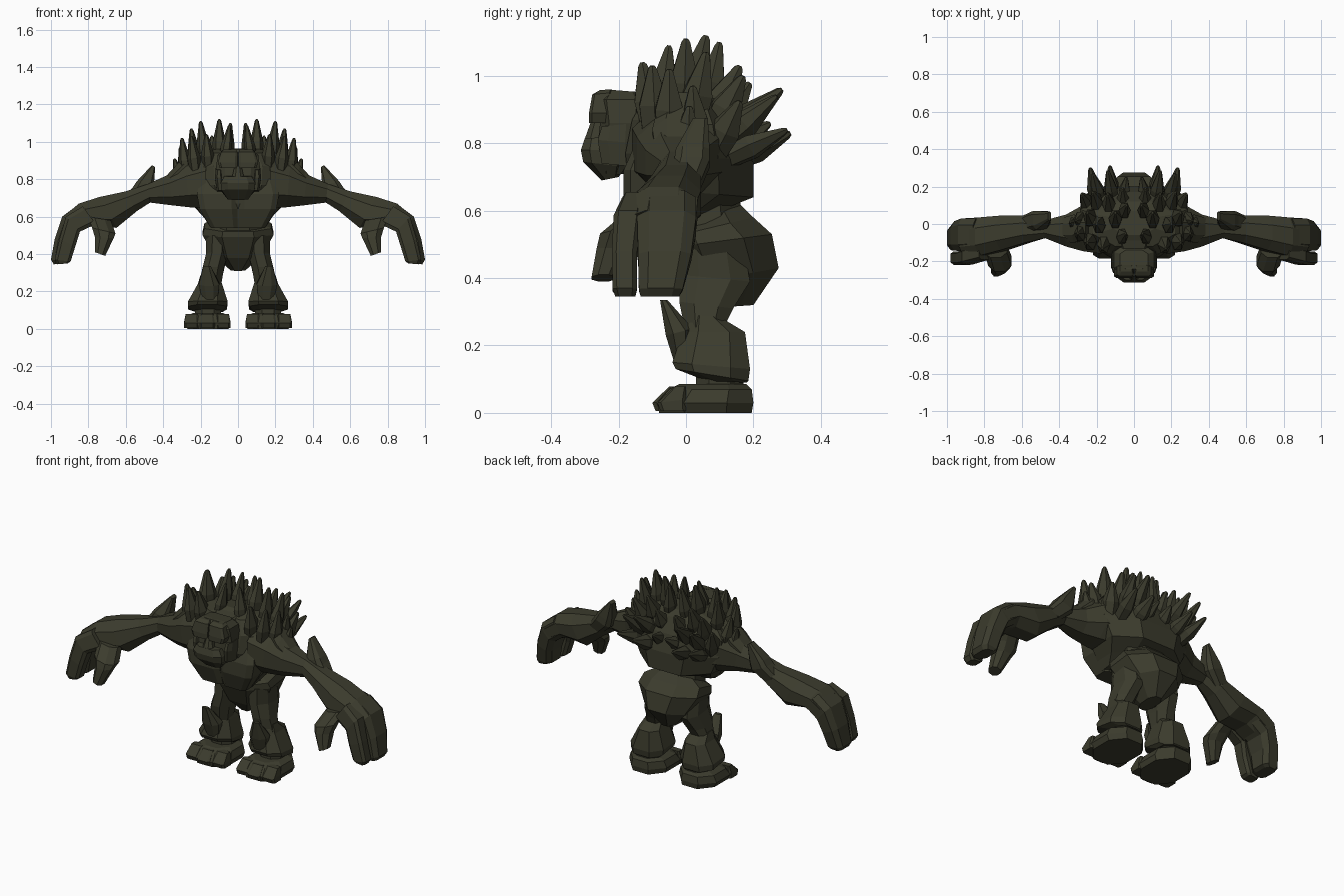
import bpy, bmesh
from math import cos, sin, tau
from mathutils import Vector

stone = bpy.data.materials.new("dark olive stone")
stone.diffuse_color = (0.044, 0.044, 0.026, 1)


def finish(name, bm, mirror):
    bmesh.ops.recalc_face_normals(bm, faces=bm.faces[:])
    me = bpy.data.meshes.new(name)
    bm.to_mesh(me)
    bm.free()
    me.materials.append(stone)
    ob = bpy.data.objects.new(name, me)
    bpy.context.collection.objects.link(ob)
    if mirror:
        ob.modifiers.new("mirror", 'MIRROR').use_mirror_merge = False
    return ob


def skin(bm, rings):
    """Bridge rings of points into a closed solid."""
    vs = [[bm.verts.new(p) for p in r] for r in rings]
    n = len(vs[0])
    for a, b in zip(vs, vs[1:]):
        for i in range(n):
            j = (i + 1) % n
            bm.faces.new((a[i], a[j], b[j], b[i]))
    bm.faces.new(vs[0])
    bm.faces.new(vs[-1])


def loft(name, rings, along_x=False, mirror=True, k=0.45):
    """Each ring: two outline points (a, z), (a, z) and a width range.
    The outline lies in yz with width in x, or in xz with width in y."""
    octagon = [(1, k), (k, 1), (-k, 1), (-1, k), (-1, -k), (-k, -1), (k, -1), (1, -k)]
    pts = []
    for a0, z0, a1, z1, c0, c1 in rings:
        ring = []
        for u, v in octagon:
            t, s = (u + 1) / 2, (v + 1) / 2
            a, z, c = a0 + (a1 - a0) * t, z0 + (z1 - z0) * t, c0 + (c1 - c0) * s
            ring.append((a, c, z) if along_x else (c, a, z))
        pts.append(ring)
    bm = bmesh.new()
    skin(bm, pts)
    return finish(name, bm, mirror)


def spikes(name, items, deep=1.2, sides=6):
    """Flattened crystal spikes given as base xyz, tip xyz, radius."""
    bm = bmesh.new()
    for item in items:
        base, tip, r = Vector(item[:3]), Vector(item[3:6]), item[6]
        d = tip - base
        u = d.cross(Vector((0, 1, 0.3))).normalized()
        v = d.cross(u).normalized()
        skin(bm, [[base + d * t + (u * cos(tau * i / sides) * 0.85
                                   + v * sin(tau * i / sides) * deep) * r * s
                   for i in range(sides)]
                  for t, s in ((0, 0.8), (0.5, 1), (0.96, 0.3), (1, 0.15))])
    return finish(name, bm, True)


# Torso, chest and waist
loft("torso", [
    (-0.13, 0.54, 0.02, 0.56, -0.15, 0.15),
    (-0.15, 0.59, 0.10, 0.60, -0.18, 0.18),
    (-0.17, 0.67, 0.20, 0.64, -0.23, 0.23),
    (-0.18, 0.77, 0.20, 0.75, -0.28, 0.28),
    (-0.16, 0.87, 0.17, 0.85, -0.29, 0.29),
    (-0.12, 0.94, 0.12, 0.93, -0.22, 0.22),
    (-0.06, 0.965, 0.07, 0.955, -0.11, 0.11)], mirror=False)
loft("chest_plate", [
    (-0.15, 0.54, -0.05, 0.54, 0.003, 0.145),
    (-0.185, 0.64, -0.05, 0.64, 0.003, 0.205),
    (-0.185, 0.72, -0.05, 0.72, 0.003, 0.22),
    (-0.15, 0.80, -0.05, 0.80, 0.003, 0.20)], k=0.7)
loft("waist", [
    (-0.03, 0.47, 0.17, 0.47, -0.14, 0.14),
    (-0.06, 0.62, 0.16, 0.64, -0.13, 0.13)], mirror=False)
loft("pelvis", [
    (0.06, 0.31, 0.20, 0.32, -0.04, 0.04),
    (0.00, 0.38, 0.275, 0.43, -0.13, 0.13),
    (-0.05, 0.49, 0.255, 0.53, -0.19, 0.19),
    (-0.05, 0.52, 0.20, 0.58, -0.18, 0.18),
    (-0.01, 0.54, 0.16, 0.62, -0.12, 0.12)], mirror=False)

# Legs
loft("thigh", [
    (-0.02, 0.50, 0.17, 0.50, 0.05, 0.17),
    (-0.02, 0.41, 0.19, 0.39, 0.055, 0.17),
    (-0.02, 0.33, 0.14, 0.31, 0.075, 0.19),
    (0.00, 0.23, 0.11, 0.25, 0.09, 0.21)])
loft("shin", [
    (0.02, 0.29, 0.10, 0.285, 0.10, 0.20),
    (-0.01, 0.24, 0.175, 0.24, 0.085, 0.215),
    (-0.04, 0.15, 0.19, 0.13, 0.055, 0.268),
    (-0.03, 0.13, 0.185, 0.095, 0.06, 0.268),
    (0.06, 0.095, 0.18, 0.09, 0.08, 0.23)], k=0.5)
loft("ankle", [(0.03, 0.06, 0.17, 0.06, 0.09, 0.23), (0.03, 0.15, 0.17, 0.15, 0.09, 0.23)])
loft("knee_plate", [
    (-0.035, 0.15, 0.01, 0.16, 0.11, 0.19),
    (-0.06, 0.23, 0.02, 0.25, 0.10, 0.21),
    (-0.077, 0.335, -0.055, 0.335, 0.145, 0.185)])
loft("foot", [
    (-0.08, 0.0, 0.195, 0.0, 0.05, 0.27),
    (-0.085, 0.03, 0.20, 0.03, 0.04, 0.285),
    (-0.05, 0.07, 0.195, 0.07, 0.055, 0.27),
    (-0.02, 0.085, 0.18, 0.085, 0.08, 0.24)])
for i, front in enumerate((-0.085, -0.10, -0.085)):
    x = 0.040 + i * 0.084
    loft("toe_%d" % (i + 1), [
        (front + 0.01, 0.005, 0.0, 0.005, x, x + 0.08),
        (front, 0.03, 0.0, 0.04, x, x + 0.08),
        (front + 0.05, 0.078, 0.0, 0.078, x + 0.008, x + 0.072)], k=0.75)

# Long arms with broad hands
loft("arm", [
    (0.17, 0.92, 0.17, 0.645, -0.16, 0.14),
    (0.28, 0.88, 0.26, 0.65, -0.145, 0.10),
    (0.37, 0.825, 0.35, 0.66, -0.12, 0.05),
    (0.48, 0.775, 0.47, 0.675, -0.075, 0.02),
    (0.60, 0.735, 0.54, 0.63, -0.10, 0.045),
    (0.74, 0.705, 0.65, 0.54, -0.14, 0.045),
    (0.85, 0.67, 0.78, 0.55, -0.17, 0.035),
    (0.935, 0.60, 0.85, 0.52, -0.18, 0.03)], along_x=True)
loft("hand_rear_fingers", [
    (0.86, 0.66, 0.79, 0.56, -0.14, 0.03),
    (0.94, 0.60, 0.86, 0.51, -0.145, 0.03),
    (0.98, 0.48, 0.885, 0.44, -0.142, 0.015),
    (1.0, 0.37, 0.90, 0.36, -0.14, -0.01),
    (0.985, 0.345, 0.92, 0.35, -0.135, -0.02)], along_x=True, k=0.6)
loft("hand_front_finger", [
    (0.83, 0.655, 0.76, 0.56, -0.19, -0.12),
    (0.92, 0.60, 0.845, 0.52, -0.215, -0.13),
    (0.955, 0.48, 0.87, 0.44, -0.22, -0.146),
    (0.98, 0.37, 0.895, 0.36, -0.218, -0.146),
    (0.965, 0.345, 0.91, 0.35, -0.21, -0.15)], along_x=True, k=0.65)
loft("thumb", [
    (0.80, 0.60, 0.68, 0.58, -0.18, -0.08),
    (0.78, 0.54, 0.655, 0.51, -0.255, -0.14),
    (0.765, 0.49, 0.665, 0.485, -0.265, -0.17),
    (0.765, 0.41, 0.71, 0.39, -0.28, -0.21)], along_x=True)
loft("elbow_spike", [
    (0.61, 0.70, 0.53, 0.66, -0.05, 0.045),
    (0.56, 0.76, 0.46, 0.72, -0.035, 0.07),
    (0.54, 0.79, 0.45, 0.76, -0.03, 0.07),
    (0.46, 0.875, 0.443, 0.865, 0.02, 0.065)], along_x=True, k=0.6)
loft("shoulder_plate", [
    (0.40, 0.80, 0.38, 0.72, -0.09, 0.03),
    (0.33, 0.875, 0.31, 0.76, -0.10, 0.05),
    (0.26, 0.95, 0.22, 0.85, -0.08, 0.04)], along_x=True)

# Head with brow, cheeks and jaw
loft("neck", [
    (-0.20, 0.72, -0.17, 0.935, -0.095, 0.095),
    (-0.10, 0.67, -0.08, 0.955, -0.16, 0.16)], mirror=False)
loft("head", [
    (-0.25, 0.70, -0.18, 0.71, -0.06, 0.06),
    (-0.265, 0.77, -0.13, 0.76, -0.105, 0.105),
    (-0.255, 0.86, -0.12, 0.86, -0.118, 0.118),
    (-0.265, 0.93, -0.12, 0.93, -0.108, 0.108),
    (-0.24, 0.96, -0.14, 0.952, -0.075, 0.075)], mirror=False, k=0.6)
loft("brow", [
    (-0.288, 0.86, -0.22, 0.86, 0.003, 0.098),
    (-0.288, 0.89, -0.22, 0.89, 0.003, 0.108),
    (-0.278, 0.945, -0.22, 0.95, 0.003, 0.09),
    (-0.255, 0.958, -0.22, 0.96, 0.01, 0.075)], k=0.75)
loft("nose", [
    (-0.305, 0.80, -0.24, 0.80, -0.035, 0.035),
    (-0.28, 0.87, -0.24, 0.87, -0.018, 0.018)], mirror=False)
loft("jaw", [
    (-0.25, 0.69, -0.20, 0.70, -0.055, 0.055),
    (-0.305, 0.745, -0.18, 0.73, -0.088, 0.088),
    (-0.312, 0.78, -0.18, 0.78, -0.093, 0.093),
    (-0.30, 0.815, -0.20, 0.82, -0.073, 0.073)], mirror=False, k=0.6)
loft("cheek", [
    (-0.25, 0.74, -0.15, 0.73, 0.08, 0.113),
    (-0.262, 0.81, -0.15, 0.80, 0.08, 0.123),
    (-0.25, 0.85, -0.15, 0.86, 0.085, 0.12)])

# Crystal spikes over the back and shoulders
spikes("crest_spikes", [
    (0.08, -0.08, 0.86, 0.045, -0.05, 1.09, 0.036),
    (0.10, 0.00, 0.87, 0.10, 0.06, 1.12, 0.043),
    (0.06, 0.05, 0.86, 0.04, 0.10, 1.10, 0.038),
    (0.155, -0.09, 0.82, 0.17, -0.13, 1.04, 0.042),
    (0.175, -0.01, 0.85, 0.20, 0.00, 1.11, 0.042),
    (0.13, 0.06, 0.83, 0.14, 0.16, 1.03, 0.043),
    (0.06, 0.09, 0.83, 0.06, 0.19, 0.98, 0.038),
    (0.185, 0.07, 0.81, 0.22, 0.17, 1.00, 0.042)])
spikes("back_spikes", [
    (0.11, 0.09, 0.80, 0.14, 0.285, 0.96, 0.044),
    (0.17, 0.09, 0.78, 0.22, 0.27, 0.94, 0.042),
    (0.11, 0.11, 0.74, 0.13, 0.31, 0.83, 0.044),
    (0.19, 0.09, 0.74, 0.235, 0.30, 0.84, 0.042),
    (0.06, 0.12, 0.78, 0.04, 0.25, 0.86, 0.036)], deep=1.0)
spikes("shoulder_spikes", [
    (0.22, -0.09, 0.80, 0.25, -0.10, 1.03, 0.042),
    (0.22, 0.01, 0.82, 0.25, 0.06, 1.07, 0.042),
    (0.27, -0.05, 0.78, 0.30, -0.05, 1.02, 0.040),
    (0.27, 0.03, 0.77, 0.31, 0.02, 0.97, 0.038),
    (0.30, 0.0, 0.74, 0.34, 0.01, 0.91, 0.036),
    (0.23, 0.07, 0.75, 0.28, 0.16, 0.925, 0.042)])
